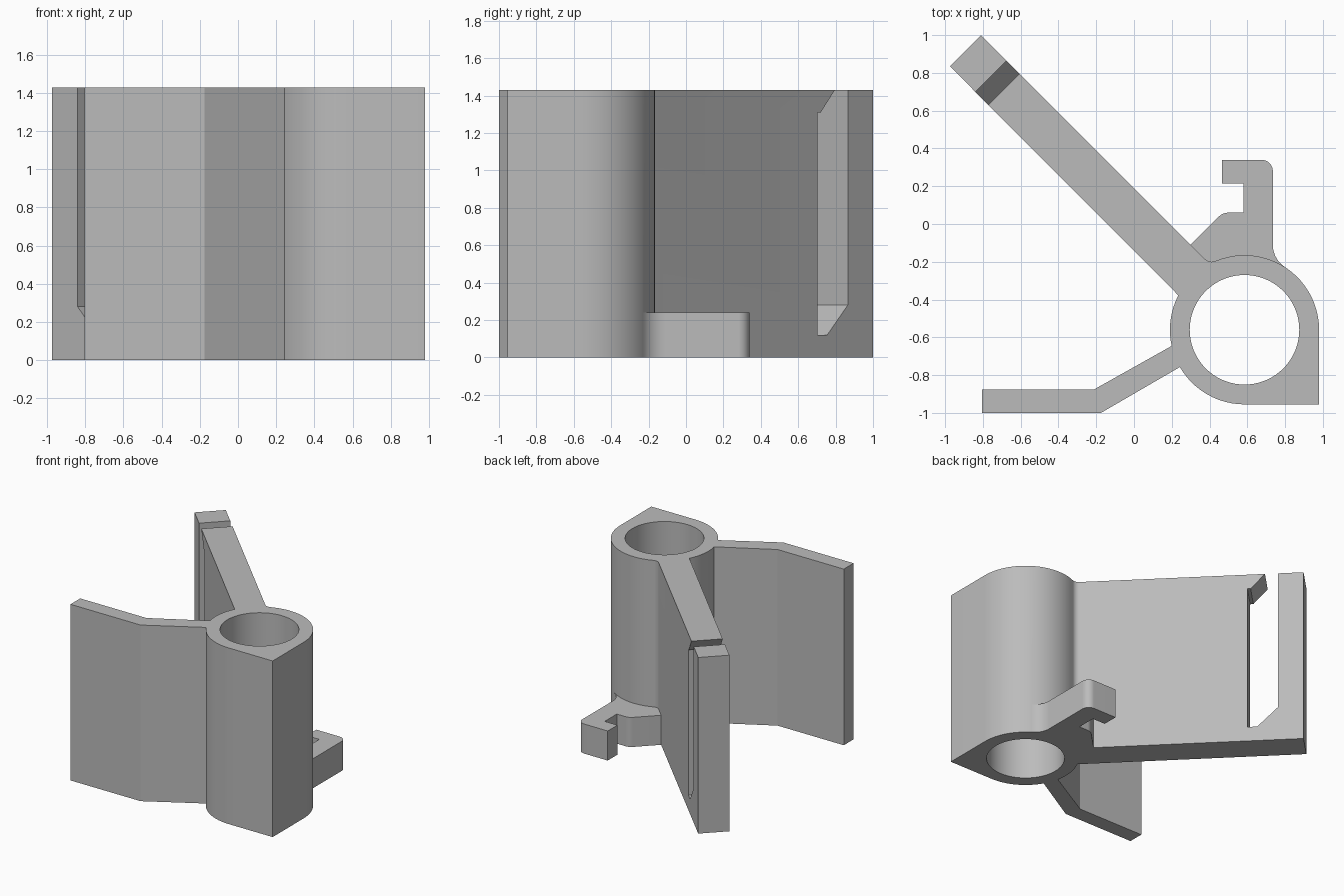
import bpy
import bmesh
from math import sin, cos, radians, sqrt
from mathutils import Matrix, Vector

cube = bpy.data.objects.get("Cube")
if cube:
    bpy.data.objects.remove(cube)

HEIGHT = 1.43
CENTRE = (0.585, -0.56)
OUTER, INNER = 0.395, 0.29

grey = bpy.data.materials.new("light grey")
grey.use_nodes = True
colour = (0.5, 0.5, 0.5, 1)
grey.diffuse_color = colour
grey.node_tree.nodes["Principled BSDF"].inputs["Base Color"].default_value = colour


def arc(centre, r, a0, a1):
    """Points along an arc, angles in degrees."""
    n = max(4, int(abs(a1 - a0) / 5))
    angles = [radians(a0 + (a1 - a0) * i / n) for i in range(n + 1)]
    return [(centre[0] + r * cos(a), centre[1] + r * sin(a)) for a in angles]


def prism(name, outline, low, high, matrix=None):
    """Extrude a flat outline from low to high, then place it by matrix."""
    bm = bmesh.new()
    face = bm.faces.new([bm.verts.new((x, y, low)) for x, y in outline])
    ext = bmesh.ops.extrude_face_region(bm, geom=[face])
    verts = [v for v in ext["geom"] if isinstance(v, bmesh.types.BMVert)]
    bmesh.ops.translate(bm, verts=verts, vec=(0, 0, high - low))
    if matrix:
        bm.transform(matrix)
    bmesh.ops.recalc_face_normals(bm, faces=bm.faces)
    mesh = bpy.data.meshes.new(name)
    bm.to_mesh(mesh)
    bm.free()
    mesh.materials.append(grey)
    obj = bpy.data.objects.new(name, mesh)
    bpy.context.collection.objects.link(obj)
    return obj


def combine(body, other, operation):
    """Apply a boolean to body and remove the other object."""
    mod = body.modifiers.new(operation, "BOOLEAN")
    mod.operation = operation
    mod.solver = "EXACT"
    mod.object = other
    bpy.context.view_layer.objects.active = body
    bpy.ops.object.modifier_apply(modifier=mod.name)
    bpy.data.objects.remove(other)


# Tube with square corner, bent front wing and long diagonal arm
outline = (arc(CENTRE, OUTER, 152.5, 192.5)
           + [(-0.21, -0.875), (-0.805, -0.875), (-0.805, -1.0), (-0.175, -1.0)]
           + arc(CENTRE, OUTER, 210, 270)
           + [(0.98, -0.955)]
           + arc(CENTRE, OUTER, 0, 112.5)
           + arc((0.411, -0.15), 0.05, -67, -135)
           + [(-0.81, 1.0), (-0.975, 0.835)])
bracket = prism("bracket", outline, 0, HEIGHT)

# Small hook at the foot
hook_outline = ([(0.2, -0.21), (0.585, -0.3), (0.79, -0.25)]
                + arc((0.875, -0.11), 0.14, 238, 180)
                + arc((0.675, 0.28), 0.06, 0, 90)
                + [(0.465, 0.34), (0.465, 0.215), (0.58, 0.215), (0.58, 0.06)]
                + arc((0.499, -0.01), 0.07, 90, 135))
combine(bracket, prism("hook", hook_outline, 0, 0.24), "UNION")

# Round bore through the tube
combine(bracket, prism("bore", arc(CENTRE, INNER, 0, 355), -0.1, 1.6), "DIFFERENCE")

# Slot through the arm: s runs along the arm, t across its thickness
k = 1 / sqrt(2)
along, across, up = Vector((-k, k, 0)), Vector((k, k, 0)), Vector((0, 0, 1))
side_view = Matrix((along, up, across)).transposed().to_4x4()
top_view = Matrix((along, across, up)).transposed().to_4x4()
slot = [(0.86, 0.12), (0.933, 0.12), (1.089, 0.28), (1.089, 1.5),
        (1.054, 1.5), (0.884, 1.31), (0.86, 1.31)]
slot[4] = (1.054, 1.5)
combine(bracket, prism("slot", slot, -0.3, 0.3, side_view), "DIFFERENCE")

# Rounded inner edge of the slot
r, s0, t0, t1 = 0.04, 0.82, -0.099, 0.134
edge = ([(0.875, t0 - 0.05), (s0 - r, t0 - 0.05)]
        + arc((s0 - r, t0 + r), r, -90, 0)
        + arc((s0 - r, t1 - r), r, 0, 90)
        + [(s0 - r, t1 + 0.05), (0.875, t1 + 0.05)])
combine(bracket, prism("slot_edge", edge, 0.12, 1.31, top_view), "DIFFERENCE")

# Smooth the round walls, keep the edges sharp
bpy.ops.object.select_all(action="DESELECT")
bracket.select_set(True)
bpy.context.view_layer.objects.active = bracket
bpy.ops.object.shade_smooth_by_angle(angle=radians(25))
